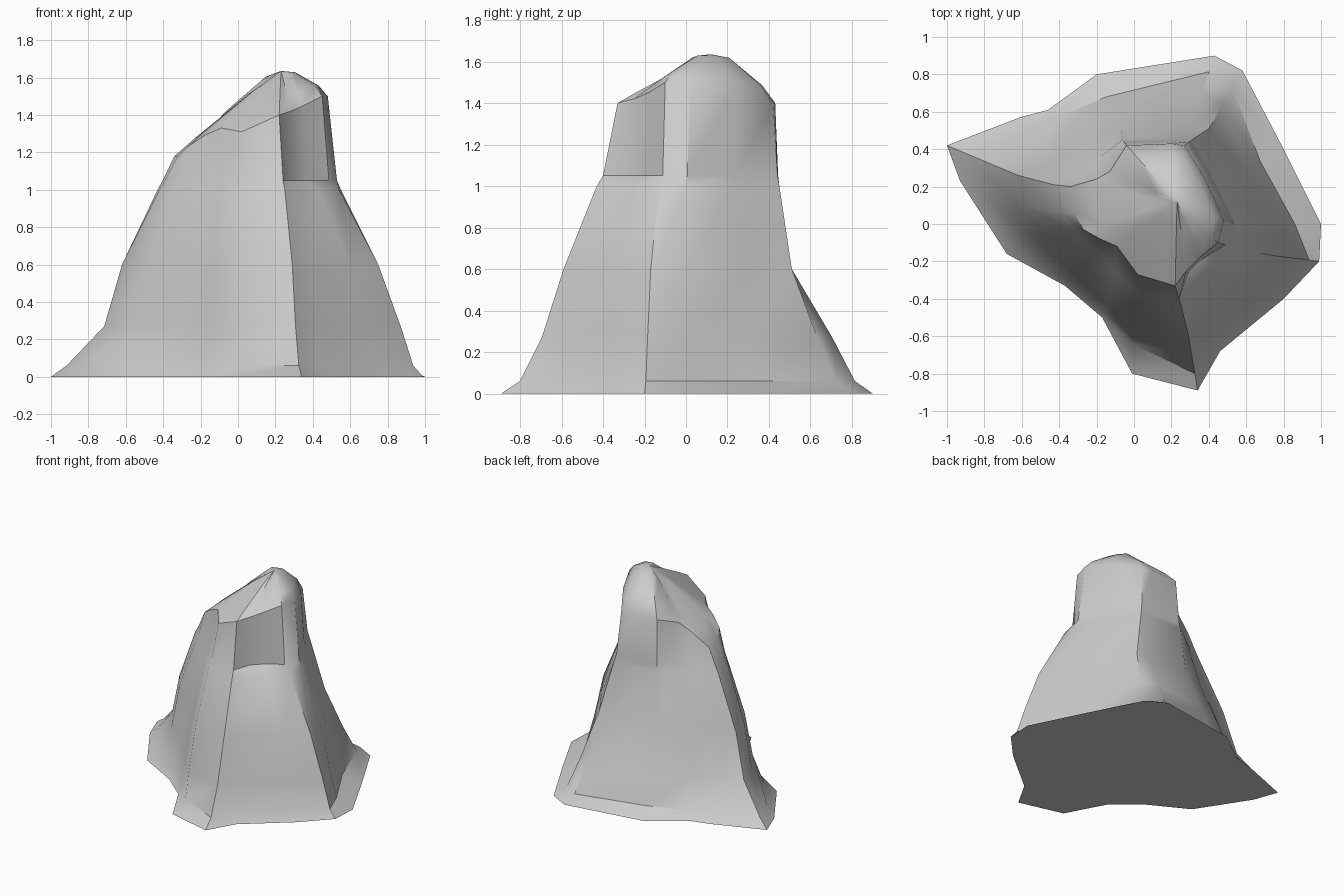
import bpy
import bmesh
import math
from mathutils import Vector

cube = bpy.data.objects.get("Cube")
if cube:
    bpy.data.objects.remove(cube, do_unlink=True)

# Horizontal outlines, all with matching points, counter-clockwise from the front fin
foot = [(-.01, -.80), (.34, -.89), (.46, -.68), (.80, -.40), (.99, -.20), (1, 0),
        (.80, .40), (.58, .82), (.43, .90), (-.20, .80), (-.46, .61), (-.61, .57),
        (-1, .42), (-.93, .23), (-.68, -.16), (-.37, -.33), (-.17, -.50)]
waist = [(-.01, -.51), (.29, -.59), (.39, -.47), (.60, -.31), (.75, -.17), (.72, 0),
         (.55, .27), (.40, .51), (.30, .51), (-.07, .50), (-.28, .42), (-.42, .33),
         (-.62, .26), (-.58, .10), (-.47, -.06), (-.25, -.23), (-.13, -.37)]
shoulder = [(.01, -.38), (.25, -.43), (.34, -.34), (.43, -.25), (.54, -.13), (.55, 0),
            (.44, .22), (.31, .45), (.24, .45), (-.06, .45), (-.18, .36), (-.30, .27),
            (-.43, .21), (-.42, .07), (-.34, -.03), (-.20, -.14), (-.10, -.25)]
rim = [(.02, -.27), (.22, -.33), (.28, -.25), (.35, -.18), (.45, -.10), (.48, .02),
       (.38, .24), (.27, .42), (.20, .43), (-.04, .42), (-.13, .28), (-.20, .24),
       (-.34, .20), (-.32, .06), (-.27, -.03), (-.18, -.08), (-.09, -.12)]
rim_height = [1.31, 1.40, 1.42, 1.45, 1.50, 1.50, 1.47, 1.39, 1.40,
              1.40, 1.35, 1.29, 1.18, 1.18, 1.23, 1.29, 1.33]
peak = Vector((.23, .12, 1.635))
count = len(foot)

# Column overrides: flare near the ground, step above the front shelf, dome of the cap
toe_pull = {0: .55, 1: .3, 5: .5, 6: .5, 7: .3, 9: .4, 14: .4}
flare_pull = {0: .7, 1: .65, 5: .72, 6: .8, 7: .6, 9: .6, 11: .7, 12: .75, 13: .75, 14: .75}
shelf_pull = {2: .85, 3: .85, 4: .6}
dome = {3: 2, 4: 2.5, 5: 2.5, 6: 2.5, 7: 2.2, 8: 2, 9: 1.7, 10: 1.4}


def level(outline, z):
    return [Vector((x, y, z)) for x, y in outline]


def blend(low, high, pull, usual, z):
    ring = []
    for i, (a, b) in enumerate(zip(low, high)):
        p = a.lerp(b, pull.get(i, usual))
        p.z = z
        ring.append(p)
    return ring


def cap_ring(edge, k):
    # Domed on the left and back, an almost straight slope elsewhere
    ring = []
    for i, p in enumerate(edge):
        q = p.lerp(peak, k)
        q.z = peak.z - (peak.z - p.z) * (1 - k) ** dome.get(i, 1.1)
        ring.append(q)
    return ring


ground = level(foot, 0)
middle = level(waist, .6)
upper = level(shoulder, 1.0)
top = [Vector((x, y, z)) for (x, y), z in zip(rim, rim_height)]
rings = [ground,
         blend(ground, middle, toe_pull, .22, .06),
         blend(ground, middle, flare_pull, .5, .27),
         middle, upper,
         blend(upper, top, shelf_pull, .3, 1.05),
         top, cap_ring(top, .2), cap_ring(top, .7)]

# Loft the rings into one closed rock
bm = bmesh.new()
loops = [[bm.verts.new(p) for p in ring] for ring in rings]
for low, high in zip(loops, loops[1:]):
    for i in range(count):
        j = (i + 1) % count
        bm.faces.new((low[i], low[j], high[j], high[i]))
tip = bm.verts.new(peak)
for i in range(count):
    bm.faces.new((loops[-1][i], loops[-1][(i + 1) % count], tip))
bm.faces.new(list(reversed(loops[0])))
bmesh.ops.recalc_face_normals(bm, faces=bm.faces)

mesh = bpy.data.meshes.new("rock")
bm.to_mesh(mesh)
bm.free()
rock = bpy.data.objects.new("rock", mesh)
bpy.context.collection.objects.link(rock)

# Stone colour
stone = bpy.data.materials.new("grey_stone")
stone.use_nodes = True
colour = (.6, .6, .6, 1)
stone.diffuse_color = colour
stone.node_tree.nodes["Principled BSDF"].inputs["Base Color"].default_value = colour
mesh.materials.append(stone)

# Smooth shading with sharp ridges
bpy.ops.object.select_all(action='DESELECT')
rock.select_set(True)
bpy.context.view_layer.objects.active = rock
bpy.ops.object.shade_smooth_by_angle(angle=math.radians(38))
